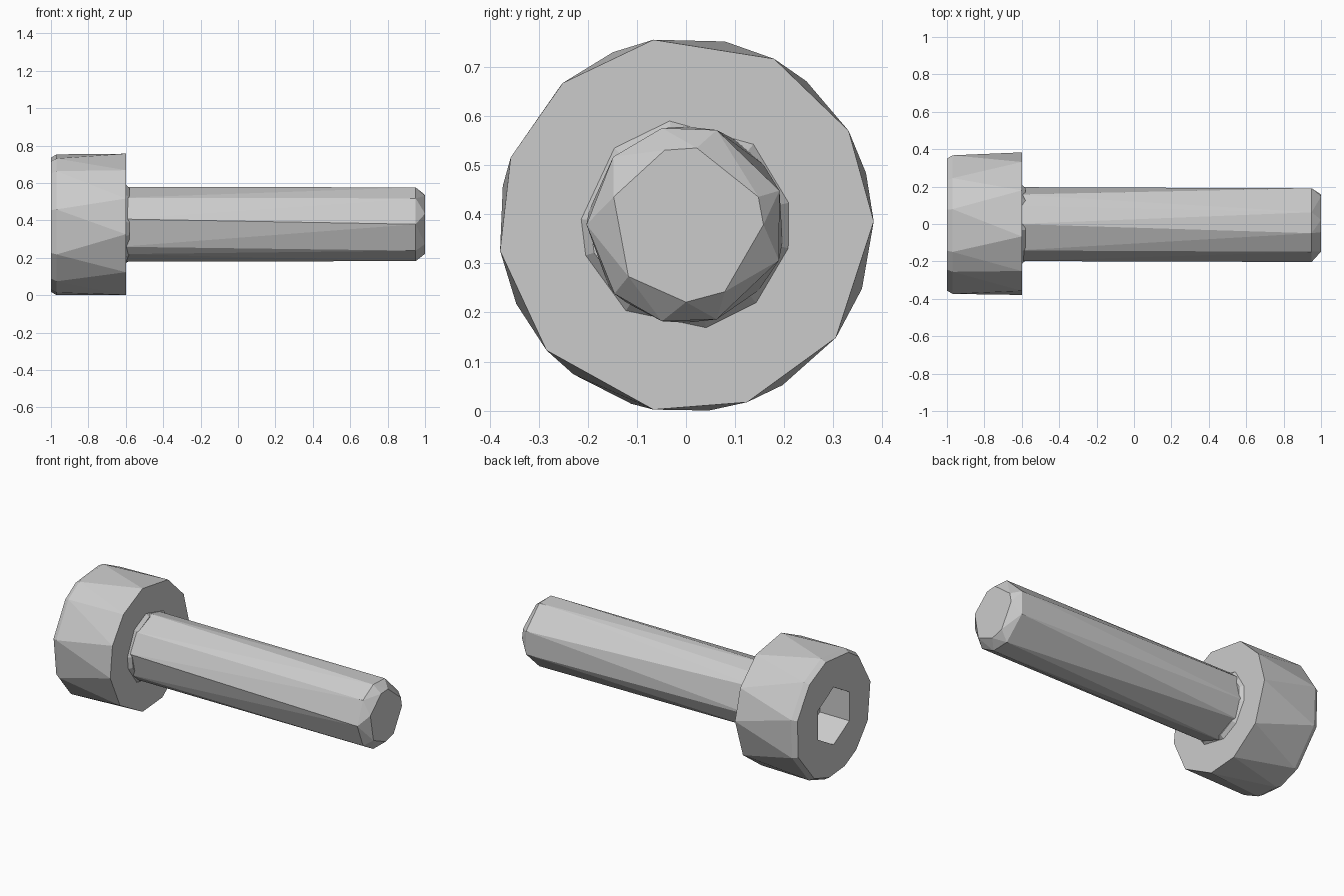
import bpy, bmesh, math

if "Cube" in bpy.data.objects:
    bpy.data.objects.remove(bpy.data.objects["Cube"])

CZ = 0.38  # height of the screw axis


def ring(x, radius, degrees):
    return [(x, radius * math.cos(math.radians(a)), CZ + radius * math.sin(math.radians(a)))
            for a in degrees]


def solid(name, *rings):
    """Faceted convex solid stretched over rings of points along x."""
    bm = bmesh.new()
    for r in rings:
        for p in r:
            bm.verts.new(p)
    res = bmesh.ops.convex_hull(bm, input=bm.verts[:])
    loose = [v for v in bm.verts if not v.link_faces]
    bmesh.ops.delete(bm, geom=loose, context='VERTS')
    bmesh.ops.dissolve_limit(bm, angle_limit=0.01, verts=bm.verts[:], edges=bm.edges[:])
    bmesh.ops.recalc_face_normals(bm, faces=bm.faces[:])
    me = bpy.data.meshes.new(name)
    bm.to_mesh(me)
    bm.free()
    ob = bpy.data.objects.new(name, me)
    bpy.context.collection.objects.link(ob)
    return ob


def combine(target, other, operation):
    mod = target.modifiers.new(operation.lower(), 'BOOLEAN')
    mod.operation = operation
    mod.solver = 'EXACT'
    mod.object = other
    bpy.context.view_layer.objects.active = target
    bpy.ops.object.modifier_apply(modifier=mod.name)
    bpy.data.objects.remove(other, do_unlink=True)


# Head: uneven low-poly cylinder with a small chamfer on the outer end
rim_inner = [1, 30, 62, 100, 131, 159, 188, 222, 260, 289, 323]
rim_outer = [16, 50, 78, 113, 132, 168, 205, 233, 253, 277, 301, 340]
screw = solid("cap_screw",
              ring(-0.6, 0.383, rim_inner),
              ring(-0.97, 0.382, rim_outer),
              ring(-1.0, 0.364, rim_outer))

# Hexagonal socket sunk into the head
socket = solid("socket_cutter",
               ring(-1.1, 0.176, range(30, 390, 60)),
               ring(-0.8, 0.176, range(30, 390, 60)))
combine(screw, socket, 'DIFFERENCE')

# Fillet collar where the shaft meets the head
collar_angles = [12, 50, 99, 133, 177, 197, 235, 281, 312, 347]
collar = solid("collar",
               ring(-0.62, 0.214, collar_angles),
               ring(-0.6, 0.214, collar_angles),
               ring(-0.58, 0.196, collar_angles))
combine(screw, collar, 'UNION')

# Shaft with a chamfered tip
shaft_start = [38, 60, 90, 135, 172, 217, 233, 270, 318, 350]
shaft_end = [20, 72, 104, 137, 180, 224, 256, 288, 339]
tip = [0, 21, 82, 106, 159, 222, 270, 300]
shaft = solid("shaft",
              ring(-0.63, 0.2, shaft_start),
              ring(0.95, 0.203, shaft_end),
              ring(1.0, 0.158, tip))
combine(screw, shaft, 'UNION')

# Rest the head on the ground
low = min(v.co.z for v in screw.data.vertices)
for v in screw.data.vertices:
    v.co.z -= low
for p in screw.data.polygons:
    p.use_smooth = False
